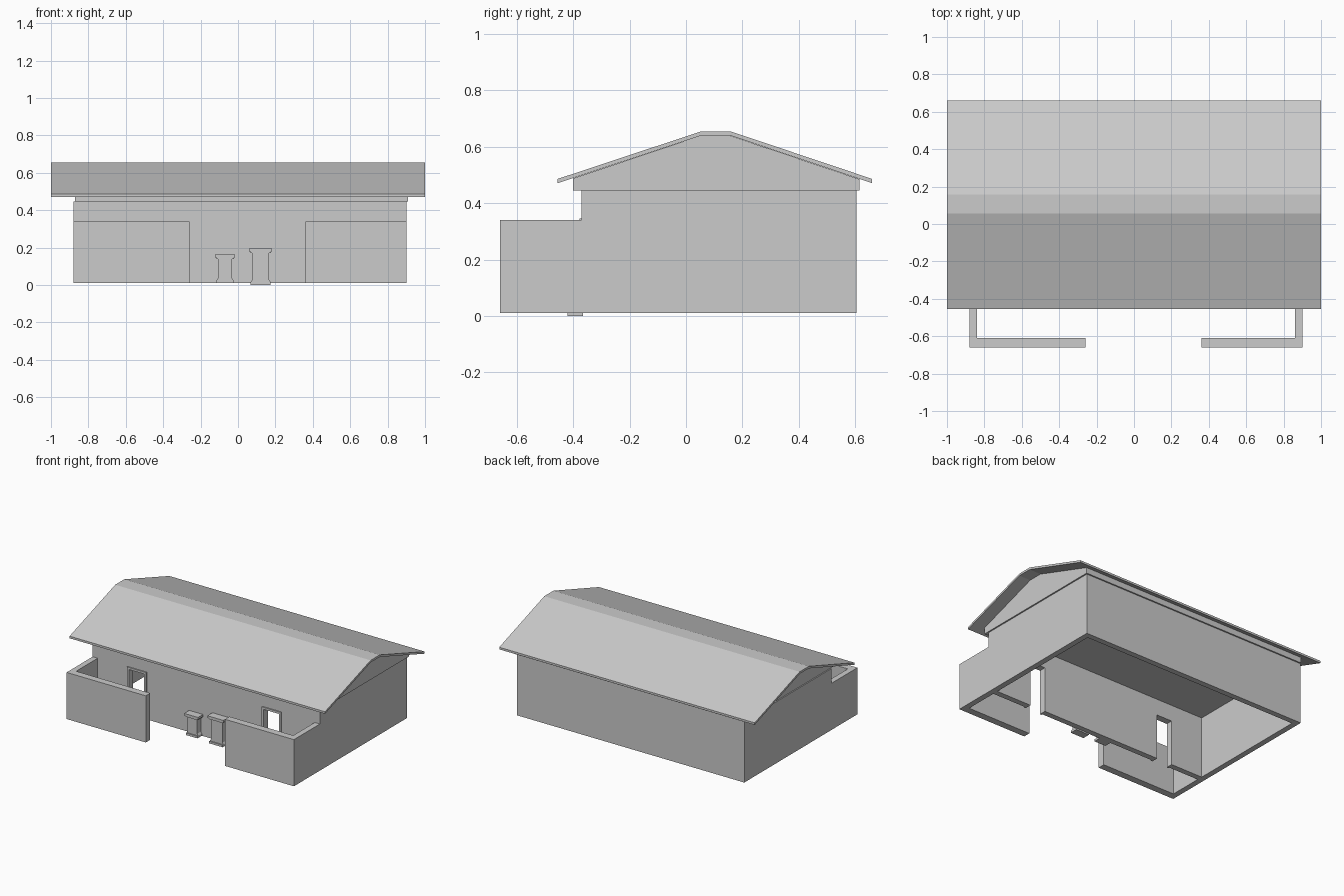
import bpy, bmesh
from mathutils import Vector

if "Cube" in bpy.data.objects:
    bpy.data.objects.remove(bpy.data.objects["Cube"])

# Axis order for each extrusion direction: profile (u, v) plus depth d
PLACE = {
    'x': lambda u, v, d: Vector((d, u, v)),
    'y': lambda u, v, d: Vector((u, d, v)),
}


def extrude(name, profile, axis, start, end):
    """Solid made by extruding a profile along x (y,z profile) or y (x,z profile)."""
    bm = bmesh.new()
    place = PLACE[axis]
    face = bm.faces.new([bm.verts.new(place(u, v, start)) for u, v in profile])
    res = bmesh.ops.extrude_face_region(bm, geom=[face])
    moved = [g for g in res['geom'] if isinstance(g, bmesh.types.BMVert)]
    bmesh.ops.translate(bm, verts=moved, vec=place(0, 0, end - start))
    bmesh.ops.recalc_face_normals(bm, faces=bm.faces)
    mesh = bpy.data.meshes.new(name)
    bm.to_mesh(mesh)
    bm.free()
    obj = bpy.data.objects.new(name, mesh)
    bpy.context.collection.objects.link(obj)
    return obj


def box(name, x0, x1, y0, y1, z0, z1):
    return extrude(name, [(x0, z0), (x1, z0), (x1, z1), (x0, z1)], 'y', y0, y1)


LEFT, RIGHT, T = -0.88, 0.90, 0.04
FRONT, BACK, YARD = -0.37, 0.605, -0.66
BASE, YARD_TOP, EAVES = 0.01, 0.34, 0.445

# Side walls, stepping down to the courtyard height at the front
side = [(YARD, BASE), (BACK, BASE), (BACK, EAVES), (FRONT, EAVES),
        (FRONT, YARD_TOP), (YARD, YARD_TOP)]
extrude("side_wall_left", side, 'x', LEFT, LEFT + T)
extrude("side_wall_right", side, 'x', RIGHT - T, RIGHT)

# Back wall and the two courtyard walls
box("back_wall", LEFT + T, RIGHT - T, BACK - T, BACK, BASE, EAVES)
box("courtyard_wall_left", LEFT + T, -0.26, YARD, YARD + 0.05, BASE, YARD_TOP)
box("courtyard_wall_right", 0.36, RIGHT - T, YARD, YARD + 0.05, BASE, YARD_TOP)

# Front wall with two door openings
doors = [(-0.59, -0.47), (0.465, 0.585)]
DOOR_TOP = 0.33
outline = [(LEFT + T, EAVES), (LEFT + T, BASE)]
for a, b in doors:
    outline += [(a, BASE), (a, DOOR_TOP), (b, DOOR_TOP), (b, BASE)]
outline += [(RIGHT - T, BASE), (RIGHT - T, EAVES)]
extrude("front_wall", outline, 'y', FRONT, FRONT + T)

# Door frames standing slightly proud of the wall
F = 0.015
for (a, b), label in zip(doors, ("left", "right")):
    extrude("door_frame_" + label,
            [(a - F, BASE), (a, BASE), (a, DOOR_TOP), (b, DOOR_TOP), (b, BASE),
             (b + F, BASE), (b + F, DOOR_TOP + F), (a - F, DOOR_TOP + F)],
            'y', FRONT - 0.008, FRONT)

# Gable block under the roof
extrude("gable_block",
        [(-0.40, EAVES), (0.615, EAVES), (0.615, 0.485), (0.155, 0.64),
         (0.055, 0.64), (-0.40, 0.488)], 'x', -0.872, 0.91)

# Roof sheet with a flat ridge
top = [(-0.455, 0.486), (0.055, 0.655), (0.157, 0.655), (0.66, 0.486)]
extrude("roof", top + [(y, z - 0.015) for y, z in reversed(top)], 'x', -1, 1)


# Small pillars against the front wall: flared foot, shaft, neck and cap
def pillar(label, cx, half, z0, z1):
    e = half + 0.008
    extrude("pillar_shaft_" + label,
            [(cx - e, z0), (cx + e, z0), (cx + e, z0 + 0.015), (cx + half, z0 + 0.027),
             (cx + half, z1 - 0.024), (cx - half, z1 - 0.024),
             (cx - half, z0 + 0.027), (cx - e, z0 + 0.015)],
            'y', FRONT - 0.042, FRONT + 0.005)
    box("pillar_foot_" + label, cx - e, cx + e, FRONT - 0.05, FRONT + 0.005, z0, z0 + 0.015)
    box("pillar_neck_" + label, cx - half - 0.01, cx + half + 0.01,
        FRONT - 0.05, FRONT + 0.005, z1 - 0.024, z1 - 0.016)
    box("pillar_cap_" + label, cx - half - 0.017, cx + half + 0.017,
        FRONT - 0.056, FRONT + 0.005, z1 - 0.016, z1)


pillar("small", -0.069, 0.037, 0.01, 0.163)
pillar("large", 0.121, 0.045, 0.0, 0.195)
